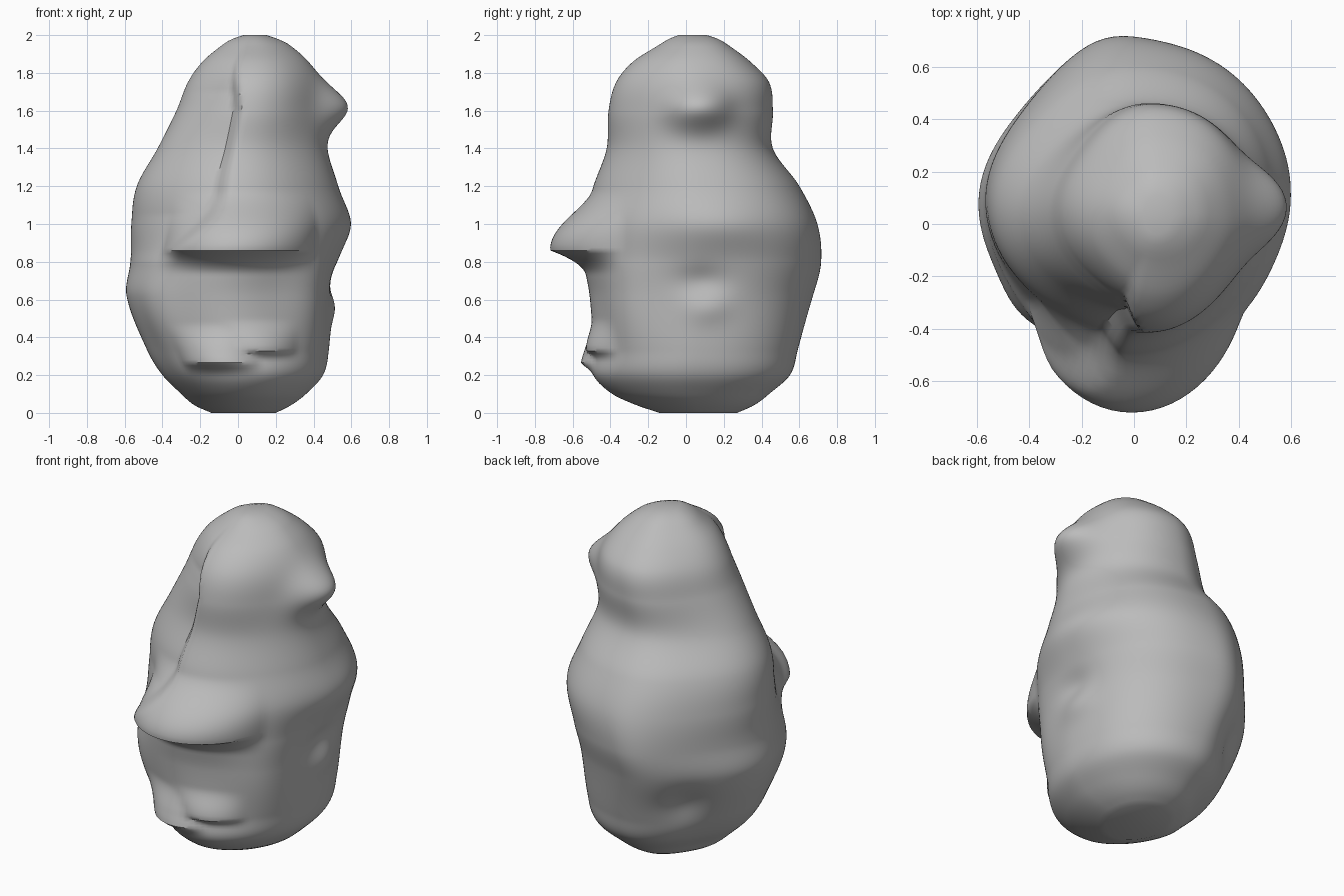
import bpy, bmesh, math

default = bpy.data.objects.get("Cube")
if default:
    bpy.data.objects.remove(default)

SEGMENTS, RINGS = 128, 128

# Profile rows: height, x min, x max, y min, y max
PROFILE = [
    (0, -.14, .2, -.14, .27), (.04, -.23, .28, -.26, .36), (.1, -.3, .36, -.39, .44),
    (.2, -.4, .45, -.49, .55), (.33, -.48, .48, -.49, .59),
    (.62, -.59, .5, -.51, .66), (.8, -.57, .53, -.54, .7),
    (1, -.57, .58, -.54, .69), (1.2, -.54, .53, -.49, .6),
    (1.4, -.43, .47, -.42, .46), (1.6, -.33, .45, -.41, .46),
    (1.75, -.27, .43, -.37, .44), (1.86, -.19, .37, -.28, .34),
    (1.95, -.08, .27, -.14, .22), (1.98, -.03, .21, -.09, .17), (2, .03, .15, -.04, .11),
]

# Rounded lumps and hollows: angle, height, angular width, vertical width, amount
LUMPS = [
    (5, 1.62, 22, .12, .135),     # nose
    (10, 1.0, 22, .12, .02),      # side of the chest
    (0, .7, 14, .08, -.03),       # side groove
    (5, .55, 12, .08, .02),
    (-42, .6, 20, .3, .06),       # front corner
    (226, .5, 16, .25, .04),      # opposite front corner
    (98, .75, 14, .25, .02),      # back ridge
    (125, .45, 16, .12, -.04),    # back hollow
]

# Overhanging shelves: angle, height, half angle, rise above, drop below, amount
SHELVES = [
    (-90, .86, 46, .32, .13, .175),
    (-104, .26, 26, .22, .07, .075),
    (-76, .33, 24, .17, .06, .05),
]


def clamp(v):
    return max(0, min(1, v))


def profile_at(z):
    """Smooth interpolation of the profile rows."""
    i = max(k for k in range(len(PROFILE) - 1) if PROFILE[k][0] <= z)
    a, b = PROFILE[i], PROFILE[i + 1]
    before, after = PROFILE[max(i - 1, 0)], PROFILE[min(i + 2, len(PROFILE) - 1)]
    h = b[0] - a[0]
    t = (z - a[0]) / h
    out = []
    for k in range(1, 5):
        m0 = (b[k] - before[k]) / (b[0] - before[0]) * h
        m1 = (after[k] - a[k]) / (after[0] - a[0]) * h
        out.append((2*t**3 - 3*t*t + 1) * a[k] + (t**3 - 2*t*t + t) * m0
                   + (3*t*t - 2*t**3) * b[k] + (t**3 - t*t) * m1)
    return out


def turn(a, b):
    """Signed angle from b to a in degrees."""
    return (a - b + 180) % 360 - 180


def shelf(angle, z, a, h, half, rise, drop, amount):
    """Bulging top that eases into the body, sharply undercut below."""
    side = clamp(1 - (turn(angle, a) / half)**2)**1.3
    up = clamp(1 - ((z - h) / rise)**2)**2 if z >= h else clamp(1 - (h - z) / drop)**2
    return amount * side * up


def crease(angle, z):
    """Hollow beside the sharp ridge that runs down the front."""
    ridge = -95 - 22 * clamp((1.2 - z) / .35)**2 - 10 * clamp((z - 1.6) / .25)
    past = turn(ridge, angle)
    if past <= 0:
        return 0
    fade = clamp((z - .8) / .25) * clamp((1.95 - z) / .25)
    return -.075 * fade * clamp(past / 9) * math.exp(-(past / 50)**2)


def relief(angle, z):
    """Radial offset of the skin."""
    d = crease(angle, z) + max(shelf(angle, z, *s) for s in SHELVES)
    for a, h, wa, wz, amount in LUMPS:
        d += amount * math.exp(-(turn(angle, a) / wa)**2 - ((z - h) / wz)**2)
    return d


def diagonal(angle):
    """Fullness of each quarter of the plan."""
    quarter = int((angle % 360) // 90)
    return 1 + (.03, -.07, -.05, -.04)[quarter] * math.sin(math.radians(2 * angle))**2


# Body: one closed lofted skin
bm = bmesh.new()
rings = []
for j in range(RINGS + 1):
    z = 2 * j / RINGS
    x0, x1, y0, y1 = profile_at(z)
    cx, cy, rx, ry = (x0 + x1) / 2, (y0 + y1) / 2, (x1 - x0) / 2, (y1 - y0) / 2
    ring = []
    for i in range(SEGMENTS):
        angle = 360 * i / SEGMENTS
        c, s = math.cos(math.radians(angle)), math.sin(math.radians(angle))
        r = diagonal(angle) / math.hypot(c / rx, s / ry) + relief(angle, z)
        ring.append(bm.verts.new((cx + r * c, cy + r * s, z)))
    rings.append(ring)
for low, high in zip(rings, rings[1:]):
    for i in range(SEGMENTS):
        n = (i + 1) % SEGMENTS
        bm.faces.new((low[i], low[n], high[n], high[i]))
bm.faces.new(rings[0][::-1])
bm.faces.new(rings[-1])

mesh = bpy.data.meshes.new("body")
bm.to_mesh(mesh)
bm.free()
body = bpy.data.objects.new("body", mesh)
bpy.context.collection.objects.link(body)

# Stone grey
grey = bpy.data.materials.new("stone grey")
grey.use_nodes = True
grey.diffuse_color = (.5, .5, .5, 1)
grey.node_tree.nodes["Principled BSDF"].inputs["Base Color"].default_value = (.5, .5, .5, 1)
mesh.materials.append(grey)

bpy.context.view_layer.objects.active = body
body.select_set(True)
bpy.ops.object.shade_smooth_by_angle(angle=math.radians(40))
